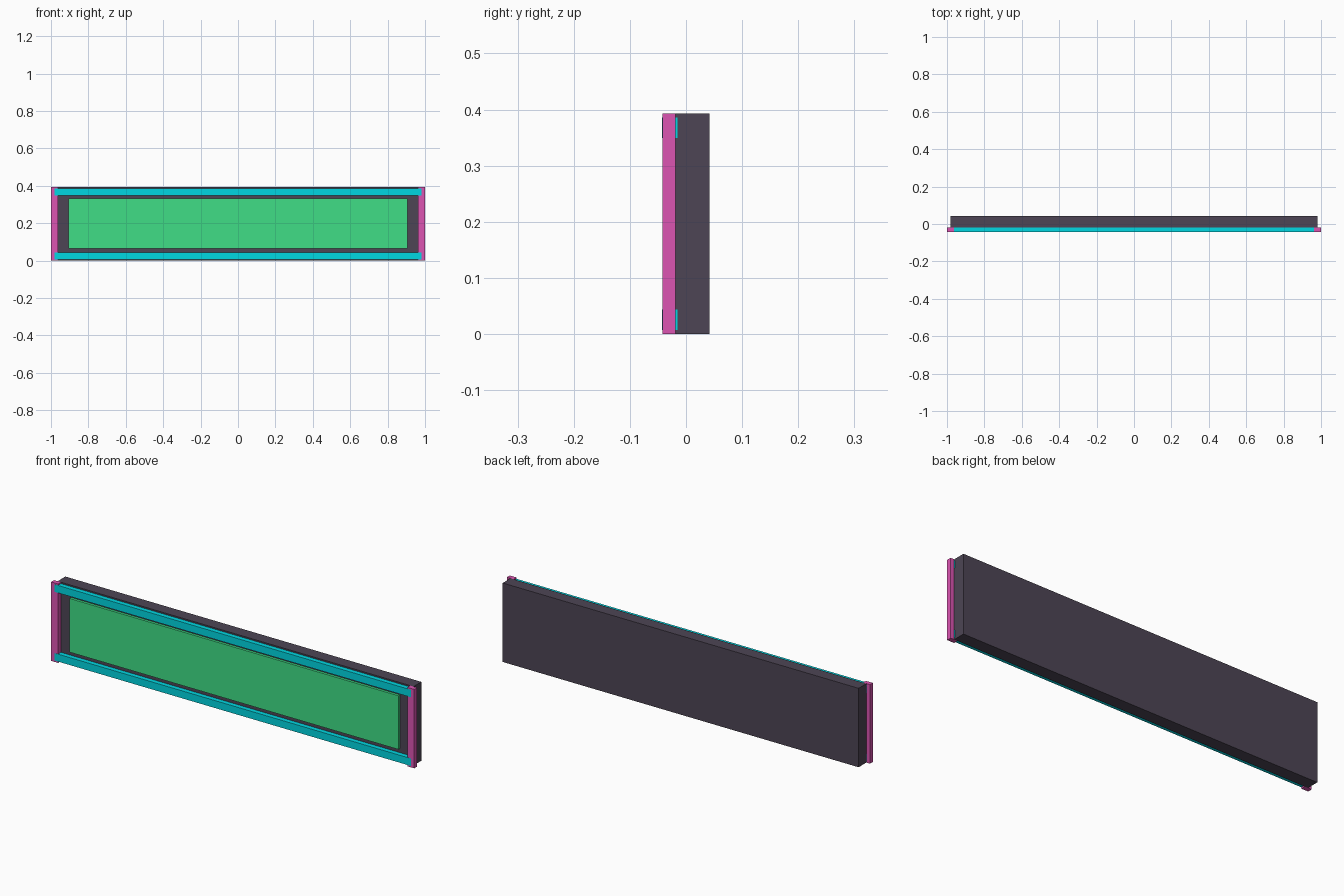
import bpy

if "Cube" in bpy.data.objects:
    bpy.data.objects.remove(bpy.data.objects["Cube"])


def material(name, color):
    m = bpy.data.materials.new(name)
    m.diffuse_color = (*color, 1)
    m.use_nodes = True
    m.node_tree.nodes["Principled BSDF"].inputs["Base Color"].default_value = m.diffuse_color
    return m


def box(name, lo, hi, mat):
    bpy.ops.mesh.primitive_cube_add(size=1, location=[(a + b) / 2 for a, b in zip(lo, hi)])
    ob = bpy.context.object
    ob.name = name
    ob.scale = [b - a for a, b in zip(lo, hi)]
    bpy.ops.object.transform_apply(location=False, rotation=False, scale=True)
    ob.data.materials.append(mat)
    return ob


dark = material("dark_casing", (0.075, 0.06, 0.09))
green = material("green_panel", (0.05, 0.73, 0.24))
cyan = material("cyan_trim", (0.0, 0.68, 0.76))
pink = material("pink_trim", (0.72, 0.09, 0.45))

H = 0.393        # overall height
FRONT = -0.042   # front of the trim
FACE = -0.019    # front of the casing

# Main casing
box("casing", (-0.98, FACE, 0), (0.98, 0.042, H), dark)

# Raised front panel
box("front_panel", (-0.905, -0.032, 0.065), (0.905, FACE + 0.004, 0.332), green)

# Horizontal trim rails, sitting just proud of the end posts
for name, z in (("lower_rail", 0.0255), ("upper_rail", H - 0.0255)):
    box(name, (-0.982, FRONT - 0.0005, z - 0.0185), (0.982, FACE + 0.004, z + 0.0185), cyan)

# Vertical end posts
for name, x in (("left_post", -0.981), ("right_post", 0.981)):
    box(name, (x - 0.019, FRONT, 0), (x + 0.019, FACE, H), pink)
